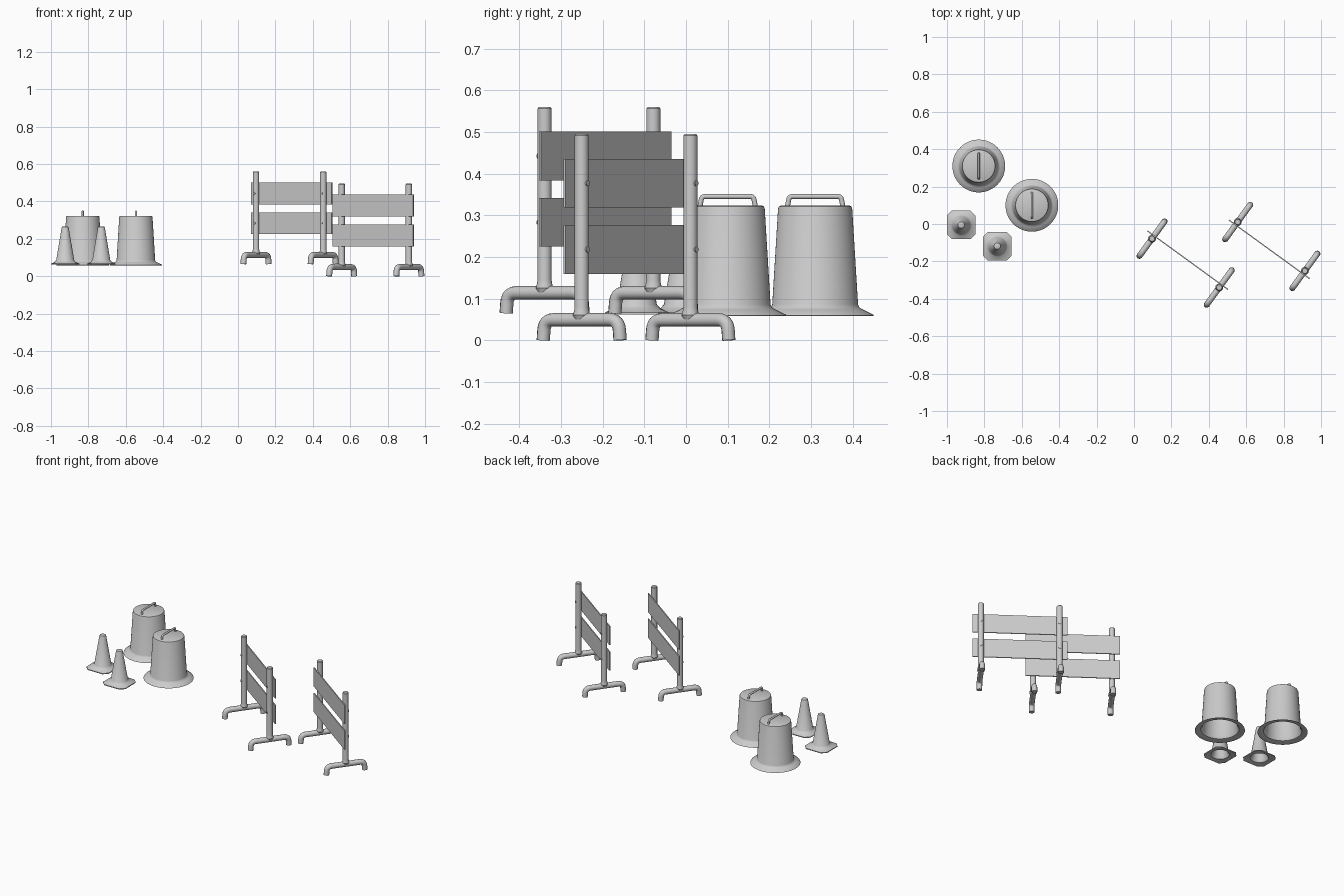
import bpy, bmesh, math
from mathutils import Vector, Matrix

if "Cube" in bpy.data.objects:
    bpy.data.objects.remove(bpy.data.objects["Cube"])


def finish(ob, mat):
    ob.matrix_world = mat
    bpy.ops.object.select_all(action='DESELECT')
    ob.select_set(True)
    bpy.context.view_layer.objects.active = ob
    bpy.ops.object.shade_smooth_by_angle(angle=math.radians(35))
    return ob


def from_bmesh(name, bm, mat):
    bmesh.ops.recalc_face_normals(bm, faces=bm.faces)
    me = bpy.data.meshes.new(name)
    bm.to_mesh(me)
    bm.free()
    ob = bpy.data.objects.new(name, me)
    bpy.context.collection.objects.link(ob)
    return finish(ob, mat)


def chamfered_square(a, half=0.076, diag=0.0897):
    """Radius of a chamfered square at angle a."""
    c, s = abs(math.cos(a)), abs(math.sin(a))
    return min(half / max(c, s), diag / ((c + s) / math.sqrt(2)))


def lathe(name, profile, segs, mat):
    """Revolve (radius, z); radius None means the chamfered square outline."""
    bm = bmesh.new()
    rings = []
    for r, z in profile:
        ring = []
        for i in range(segs):
            a = 2 * math.pi * i / segs
            rad = chamfered_square(a) if r is None else r
            ring.append(bm.verts.new((rad * math.cos(a), rad * math.sin(a), z)))
        rings.append(ring)
    for p, q in zip(rings, rings[1:]):
        for i in range(segs):
            j = (i + 1) % segs
            bm.faces.new((p[i], p[j], q[j], q[i]))
    bm.faces.new(rings[0])
    bm.faces.new(rings[-1])
    return from_bmesh(name, bm, mat)


def tube(name, pts, radius, bend, mat):
    """Capped round tube along a path with rounded corners."""
    pts = [Vector(p) for p in pts]
    path = [pts[0]]
    for a, b, c in zip(pts, pts[1:], pts[2:]):
        p, q = b + (a - b).normalized() * bend, b + (c - b).normalized() * bend
        for k in range(7):
            t = k / 6
            path.append(p * (1 - t) ** 2 + b * 2 * t * (1 - t) + q * t * t)
    path.append(pts[-1])
    cu = bpy.data.curves.new(name, 'CURVE')
    cu.dimensions = '3D'
    cu.bevel_depth, cu.bevel_resolution, cu.use_fill_caps = radius, 4, True
    sp = cu.splines.new('POLY')
    sp.points.add(len(path) - 1)
    for s, p in zip(sp.points, path):
        s.co = (*p, 1)
    ob = bpy.data.objects.new(name, cu)
    bpy.context.collection.objects.link(ob)
    bpy.ops.object.select_all(action='DESELECT')
    ob.select_set(True)
    bpy.context.view_layer.objects.active = ob
    bpy.ops.object.convert(target='MESH')
    return finish(bpy.context.object, mat)


def box(name, size, loc, mat):
    bm = bmesh.new()
    bmesh.ops.create_cube(bm, size=1, matrix=Matrix.Translation(loc) @ Matrix.Diagonal((*size, 1)))
    return from_bmesh(name, bm, mat)


def barrier(prefix, x, y, z, deg):
    m = Matrix.Translation((x, y, z)) @ Matrix.Rotation(math.radians(deg), 4, 'Z')
    for side, px in (("left", -0.222), ("right", 0.222)):
        pm = m @ Matrix.Translation((px, 0, 0))
        # upright, flaring where it joins the foot
        lathe(f"{prefix}_{side}_post",
              [(0.014, 0.045), (0.021, 0.060), (0.018, 0.072), (0.017, 0.08),
               (0.017, 0.491), (0.014, 0.495)], 24, pm)
        # bent pipe foot
        tube(f"{prefix}_{side}_foot",
             [(0, -0.114, 0), (0, -0.110, 0.049), (0, 0.110, 0.049), (0, 0.114, 0)],
             0.016, 0.026, pm)
        # bolts through the post at each board
        for i, bz in enumerate((0.218, 0.377)):
            lathe(f"{prefix}_{side}_bolt_{i + 1}", [(0.007, 0), (0.007, 0.019)], 16,
                  pm @ Matrix.Translation((0, 0, bz)) @ Matrix.Rotation(math.radians(90), 4, 'X'))
    # two boards
    for i, bz in enumerate((0.218, 0.377)):
        box(f"{prefix}_board_{i + 1}", (0.533, 0.006, 0.117), (0, 0.019, bz), m)


def drum(prefix, x, y):
    m = Matrix.Translation((x, y, 0))
    # hollow tapered body with flared rim, open below
    lathe(f"{prefix}_body",
          [(0.084, 0.316), (0.099, 0.082), (0.108, 0.066), (0.138, 0.058), (0.141, 0.059),
           (0.139, 0.062), (0.116, 0.073), (0.107, 0.078), (0.103, 0.086), (0.089, 0.316),
           (0.087, 0.321), (0.083, 0.323)], 64, m)
    # carrying handle
    tube(f"{prefix}_handle",
         [(0, -0.067, 0.318), (0, -0.062, 0.345), (0, 0.062, 0.345), (0, 0.067, 0.318)],
         0.006, 0.008, m)


def cone(prefix, x, y):
    # hollow cone on a chamfered square base
    lathe(f"{prefix}_cone",
          [(0.013, 0.257), (0.043, 0.082), (0.052, 0.067), (None, 0.062), (None, 0.067),
           (0.056, 0.077), (0.048, 0.086), (0.019, 0.259), (0.017, 0.264), (0.012, 0.266)],
          32, Matrix.Translation((x, y, 0)))


barrier("rear_board_barrier", 0.276, -0.209, 0.065, -36)
barrier("front_board_barrier", 0.734, -0.12, 0, 144)
drum("back_drum", -0.83, 0.31)
drum("front_drum", -0.546, 0.10)
cone("left_traffic", -0.924, -0.005)
cone("right_traffic", -0.731, -0.118)
